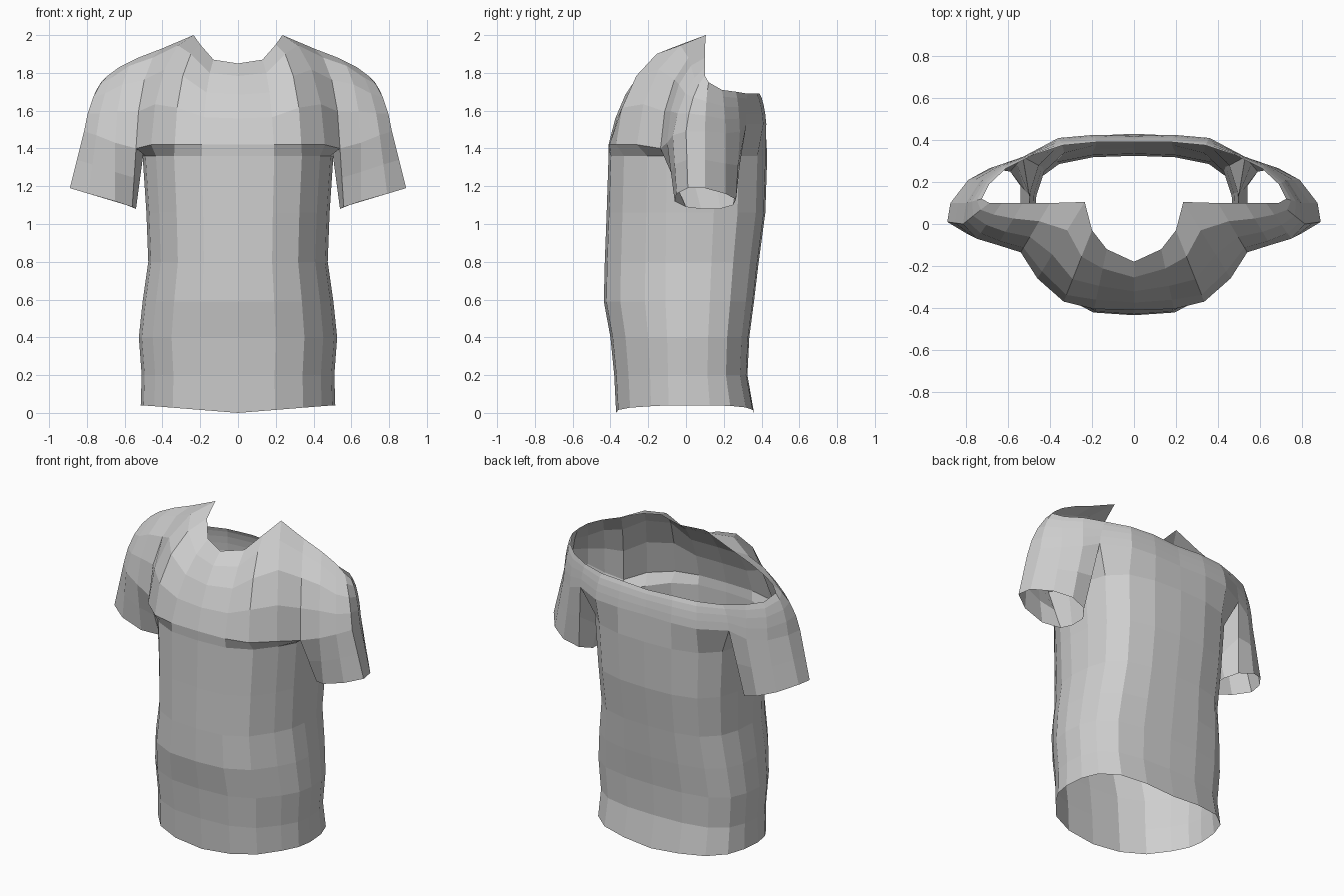
import bpy, bmesh, math
from mathutils import Vector

cube = bpy.data.objects.get("Cube")
if cube:
    bpy.data.objects.remove(cube, do_unlink=True)

fabric = bpy.data.materials.new("grey_fabric")
fabric.use_nodes = True
grey = (0.62, 0.62, 0.62, 1)
fabric.diffuse_color = grey
fabric.node_tree.nodes["Principled BSDF"].inputs["Base Color"].default_value = grey


def loft(name, rows, closed=False):
    """Skin rows of points, lowest row first, and mirror them across x."""
    bm = bmesh.new()
    rings = [[bm.verts.new(p) for p in row] for row in rows]
    for low, high in zip(rings, rings[1:]):
        count = len(low)
        for i in range(count if closed else count - 1):
            j = (i + 1) % count
            bm.faces.new((low[i], low[j], high[j], high[i]))
    mesh = bpy.data.meshes.new(name)
    bm.to_mesh(mesh)
    bm.free()
    mesh.materials.append(fabric)
    obj = bpy.data.objects.new(name, mesh)
    bpy.context.collection.objects.link(obj)
    mirror = obj.modifiers.new("Mirror", "MIRROR")
    mirror.use_clip = True
    return obj


def vectors(points):
    return [Vector(p) for p in points]


# Seam levels where the torso, the yoke and the sleeve meet
front_seam = vectors([(0, -.41, 1.42), (.19, -.405, 1.42), (.335, -.37, 1.42),
                      (.46, -.26, 1.42), (.54, -.135, 1.4)])
armpit = vectors([(.5, 0, 1.38), (.5, .14, 1.38)])
sleeve_seam = vectors([(.65, -.1, 1.43), (.75, -.07, 1.47), (.815, 0, 1.49),
                       (.8, .1, 1.49), (.73, .21, 1.48), (.63, .285, 1.49)])
back_seam = vectors([(.53, .32, 1.53), (.36, .41, 1.53), (.19, .425, 1.53), (0, .42, 1.53)])

# Torso: one half outline, resized at each level
outline = [(0, -1), (.38, -.97), (.67, -.8), (.86, -.5), (.97, -.25), (1, 0),
           (.98, .35), (.9, .65), (.7, .88), (.38, .98), (0, 1)]
levels = [  # height, half width, front depth, back depth
    (.02, .515, .37, .36), (.2, .51, .38, .325), (.4, .525, .4, .335),
    (.59, .505, .435, .36), (.8, .475, .43, .385), (1.06, .485, .42, .42),
    (1.36, .505, .41, .43)]
torso_rows = []
for z, width, front, back in levels:
    torso_rows.append([Vector((x * width, y * (front if y < 0 else back), z))
                       for x, y in outline])
# The hem dips at the front and the back
for p in torso_rows[0]:
    p.z = .04 * min(1, 2 * abs(p.x))
torso_rows.append(front_seam + armpit + back_seam)
loft("torso", torso_rows)

# Yoke: rounded surface from the seam up to the neckline and open shoulder edge
yoke_base = front_seam + sleeve_seam + back_seam
neckline = vectors([(0, -.18, 1.85), (.13, -.12, 1.87), (.2, -.03, 1.95)])
shoulder_edge = vectors([(.235, .105, 2), (.4, .1, 1.93), (.53, .1, 1.88),
                         (.63, .1, 1.83), (.69, .1, 1.785), (.725, .12, 1.75),
                         (.69, .19, 1.71), (.61, .265, 1.7)])
back_edge = vectors([(.49, .325, 1.69), (.34, .375, 1.69), (.18, .39, 1.69), (0, .39, 1.68)])
yoke_top = neckline + shoulder_edge + back_edge
# The chest corner bulges more than the rest
corner = front_seam[2:] + sleeve_seam[:1]
steps = 4
yoke_rows = []
for k in range(steps + 1):
    t = k / steps
    angle = t * math.pi / 2
    row = []
    for low, high in zip(yoke_base, yoke_top):
        roundness = .9 if low in corner else .55
        inward = t + (1 - math.cos(angle) - t) * roundness
        upward = t + (math.sin(angle) - t) * roundness
        p = low.lerp(high, inward)
        p.z = low.z + (high.z - low.z) * upward
        row.append(p)
    yoke_rows.append(row)
loft("yoke", yoke_rows)

# Sleeves: open tubes from the cuff up to the armhole
cuff = vectors([(.56, 0, 1.09), (.65, -.06, 1.12), (.79, -.05, 1.16), (.89, .01, 1.19),
                (.875, .1, 1.19), (.79, .21, 1.16), (.69, .265, 1.13), (.59, .25, 1.1),
                (.54, .18, 1.08), (.54, .08, 1.08)])
armhole = [front_seam[-1]] + sleeve_seam + [back_seam[0]] + armpit[::-1]
middle = [a.lerp(b, .5) for a, b in zip(cuff, armhole)]
loft("sleeves", [cuff, middle, armhole], closed=True)
